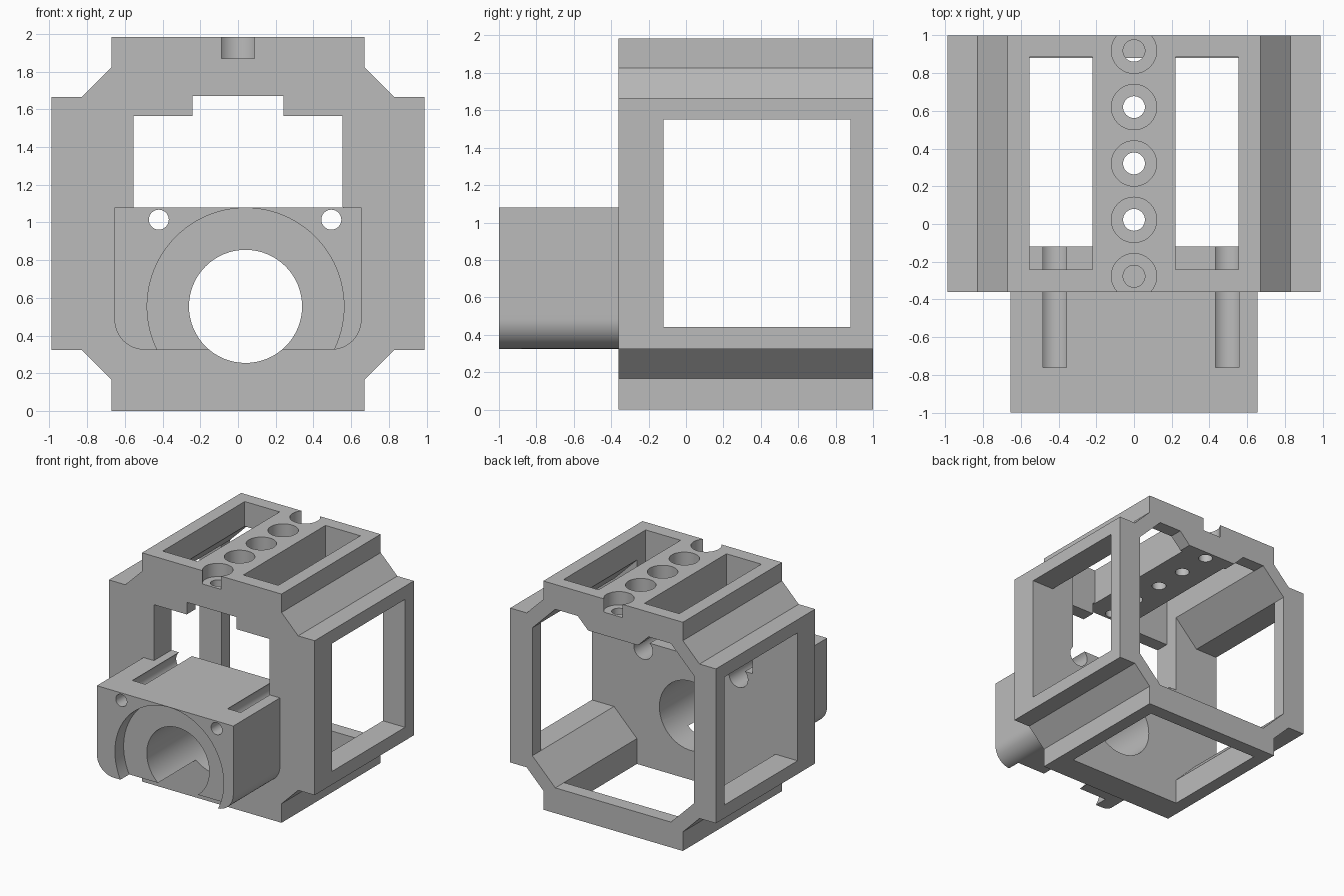
import bpy, bmesh, math
from mathutils import Vector

cube = bpy.data.objects.get("Cube")
if cube:
    bpy.data.objects.remove(cube, do_unlink=True)

grey = bpy.data.materials.new("plain grey")
grey.use_nodes = True
GREY = (0.5, 0.5, 0.5, 1)
grey.diffuse_color = GREY
grey.node_tree.nodes["Principled BSDF"].inputs["Base Color"].default_value = GREY


def prism(name, outline, start, end, axis="Y"):
    """Extrude an outline: (x, z) along Y, or (x, y) along Z."""
    bm = bmesh.new()
    place = (lambda a, b: (a, start, b)) if axis == "Y" else (lambda a, b: (a, b, start))
    face = bm.faces.new([bm.verts.new(place(a, b)) for a, b in outline])
    grown = bmesh.ops.extrude_face_region(bm, geom=[face])
    verts = [g for g in grown["geom"] if isinstance(g, bmesh.types.BMVert)]
    shift = Vector((0, end - start, 0)) if axis == "Y" else Vector((0, 0, end - start))
    bmesh.ops.translate(bm, verts=verts, vec=shift)
    bmesh.ops.recalc_face_normals(bm, faces=bm.faces)
    mesh = bpy.data.meshes.new(name)
    bm.to_mesh(mesh)
    bm.free()
    mesh.materials.append(grey)
    obj = bpy.data.objects.new(name, mesh)
    bpy.context.collection.objects.link(obj)
    return obj


def arc(cx, cy, r, a0=0, a1=360, steps=64):
    count = steps if a1 - a0 == 360 else steps + 1
    angles = [math.radians(a0 + (a1 - a0) * i / steps) for i in range(count)]
    return [(cx + r * math.cos(a), cy + r * math.sin(a)) for a in angles]


def rect(x0, x1, y0, y1):
    return [(x0, y0), (x1, y0), (x1, y1), (x0, y1)]


def mirrored(half):
    """Close a right-hand outline with its left-hand mirror image."""
    return half + [(-x, z) for x, z in reversed(half)]


def cut(target, outline, start, end, axis="Y"):
    cutter = prism("cutter", outline, start, end, axis)
    cutter.hide_render = True
    mod = target.modifiers.new("cut", "BOOLEAN")
    mod.operation, mod.solver, mod.object = "DIFFERENCE", "EXACT", cutter
    bpy.context.view_layer.objects.active = target
    bpy.ops.object.modifier_apply(modifier=mod.name)
    bpy.data.objects.remove(cutter, do_unlink=True)


FRONT, INNER, BACK, TOP = -0.36, -0.12, 1.0, 1.985
SILL = 1.08
BORE = (0.04, 0.555)
RODS = [(-0.42, 1.015), (0.495, 1.015)]

# Cage: notched octagonal prism, hollowed from the back
cage = prism("cage", mirrored([
    (0.67, 0), (0.67, 0.165), (0.83, 0.325), (0.988, 0.325),
    (0.988, 1.665), (0.83, 1.665), (0.67, 1.825), (0.67, TOP)]), FRONT, BACK)
cut(cage, mirrored([
    (0.555, 0.22), (0.775, 0.44), (0.775, 1.55),
    (0.555, 1.77), (0.34, 1.77), (0.24, 1.67)]), INNER, 1.2)

# Side and bottom windows
cut(cage, rect(-1.2, 1.2, INNER, 0.88), 0.44, 1.55, "Z")
cut(cage, rect(-0.555, 0.555, INNER, 0.88), -0.1, 0.3, "Z")

# Stepped front opening
cut(cage, mirrored([(0.555, SILL), (0.555, 1.565), (0.24, 1.565), (0.24, 1.67)]), -0.5, 0)

# Twin top windows
for x0, x1 in ((-0.555, -0.22), (0.22, 0.555)):
    cut(cage, rect(x0, x1, -0.24, 0.885), 1.4, 2.1, "Z")

# Row of counterbored holes along the top bar
for i in range(5):
    y = -0.277 + 0.299 * i
    cut(cage, arc(0, y, 0.12), 1.87, 2.1, "Z")
    cut(cage, arc(0, y, 0.058, steps=32), 1.5, 1.95, "Z")

# Front block with rounded lower corners
R = 0.16
block = prism("front_block",
              [(-0.655, SILL)] + arc(-0.655 + R, 0.325 + R, R, 180, 270, 12)
              + arc(0.655 - R, 0.325 + R, R, 270, 360, 12) + [(0.655, SILL)], -1, FRONT)
cut(block, arc(*BORE, 0.522, steps=96), -1.1, -0.88)

# Main bore and rod channels run through block and front wall
for part in (block, cage):
    cut(part, arc(*BORE, 0.3), -1.1, 0)
    for rod in RODS:
        cut(part, arc(*rod, 0.09, steps=32), -0.76, 0)
for rod in RODS:
    cut(block, arc(*rod, 0.053, steps=32), -1.1, -0.7)

# Smooth the round walls, keep edges sharp
for part in (cage, block):
    bpy.ops.object.select_all(action="DESELECT")
    part.select_set(True)
    bpy.context.view_layer.objects.active = part
    bpy.ops.object.shade_smooth_by_angle(angle=math.radians(30))
